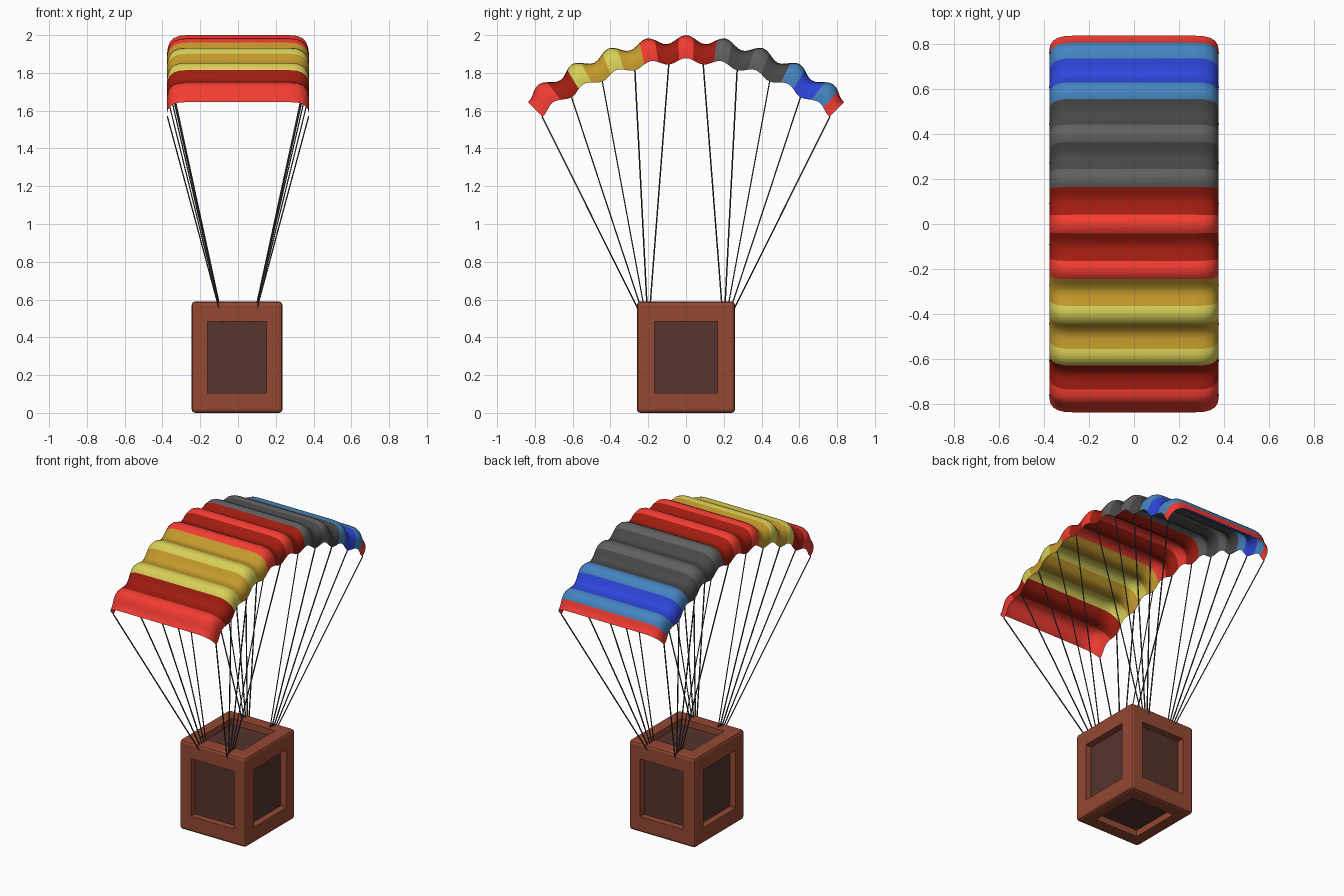
import bpy, bmesh, math
from mathutils import Vector

if "Cube" in bpy.data.objects:
    bpy.data.objects.remove(bpy.data.objects["Cube"])


def mat(name, hexcol):
    m = bpy.data.materials.new(name)
    rgb = [int(hexcol[i:i + 2], 16) / 255 for i in (0, 2, 4)]
    m.diffuse_color = [((c + 0.055) / 1.055) ** 2.4 for c in rgb] + [1]
    m.use_nodes = True
    m.node_tree.nodes["Principled BSDF"].inputs["Base Color"].default_value = m.diffuse_color
    return m


def finish(bm, name, mats):
    bmesh.ops.recalc_face_normals(bm, faces=bm.faces)
    me = bpy.data.meshes.new(name)
    bm.to_mesh(me)
    bm.free()
    ob = bpy.data.objects.new(name, me)
    bpy.context.collection.objects.link(ob)
    for m in mats:
        me.materials.append(m)
    return ob


# Crate: bevelled block with a recessed panel in each of its six sides
half = Vector((0.24, 0.26, 0.295))
inner = Vector((0.157, 0.168, 0.19))
bm = bmesh.new()
bmesh.ops.create_cube(bm, size=1)
for v in bm.verts:
    v.co = Vector([2 * c * h for c, h in zip(v.co, half)])
bmesh.ops.bevel(bm, geom=bm.edges[:], offset=0.018, segments=2,
                profile=0.5, affect='EDGES')
bm.normal_update()
panels = [f for f in bm.faces if f.calc_area() > 0.1]
bmesh.ops.inset_individual(bm, faces=panels, thickness=0.05)
for f in panels:
    axis = max(range(3), key=lambda i: abs(f.normal[i]))
    for v in f.verts:
        for i in range(3):
            if i != axis:
                v.co[i] = math.copysign(inner[i], v.co[i])
bm.normal_update()
bmesh.ops.inset_individual(bm, faces=panels, thickness=0.001, depth=-0.042)
for f in panels:
    f.material_index = 1
crate = finish(bm, "crate", [mat("wood", "944833"), mat("dark_wood", "55332E")])
crate.location = (-0.005, 0, half.z)

# Canopy: scalloped arch swept along y, with sides curling down
STEP, CZ, N = 0.172, 0.79, 10


def arch(t, frac):
    wave = math.cos(2 * math.pi * t / STEP)
    r = 1.188 + 0.022 * wave + 0.03 * (t / 0.774) ** 4
    r -= frac * (0.115 + 0.007 * wave)
    return r * math.sin(t), CZ + r * math.cos(t)


side = [(0.375, 1), (0.375, 0.75), (0.371, 0.52), (0.360, 0.30),
        (0.340, 0.13), (0.310, 0.03), (0.27, 0)]
section = [(-x, d) for x, d in side] + [(0, 0)] + side[::-1]
colours = ["F23C32", "A01C10", "D8D058", "C49A2C", "606060", "484848", "4585C0", "2E46DC"]
names = ["red", "dark_red", "yellow", "gold", "grey", "dark_grey", "light_blue", "blue"]
crest = [0, 2, 2, 0, 0, 4, 4, 6, 6]
valley = [0, 1, 3, 3, 1, 1, 5, 5, 7, 0]
bm = bmesh.new()
rows = []
for i in range(9 * N + 1):
    t = (i / N - 4.5) * STEP
    rows.append([bm.verts.new((x, *arch(t, d))) for x, d in section])
for i in range(9 * N):
    cell, local = divmod(i, N)
    if 3 <= local <= 6:
        colour = crest[cell]
    else:
        colour = valley[cell + (local > 6)]
    for j in range(len(section) - 1):
        f = bm.faces.new((rows[i][j], rows[i][j + 1], rows[i + 1][j + 1], rows[i + 1][j]))
        f.material_index = colour
        f.smooth = True
finish(bm, "canopy", [mat(n, c) for n, c in zip(names, colours)])

# Suspension lines: from every canopy valley edge down into the crate
line_mat = mat("cord", "484848")
for sx in (-1, 1):
    for k in range(10):
        t = (k - 4.5) * STEP
        sy = math.copysign(1, t)
        top = Vector((sx * 0.374, *arch(t, 0.98)))
        low = Vector((sx * 0.07, sy * 0.2, 0.44))
        d = top - low
        bm = bmesh.new()
        bmesh.ops.create_cone(bm, cap_ends=True, segments=4, radius1=0.004,
                              radius2=0.004, depth=d.length)
        rope = finish(bm, "suspension_line", [line_mat])
        rope.location = (top + low) / 2
        rope.rotation_euler = d.to_track_quat('Z', 'Y').to_euler()
